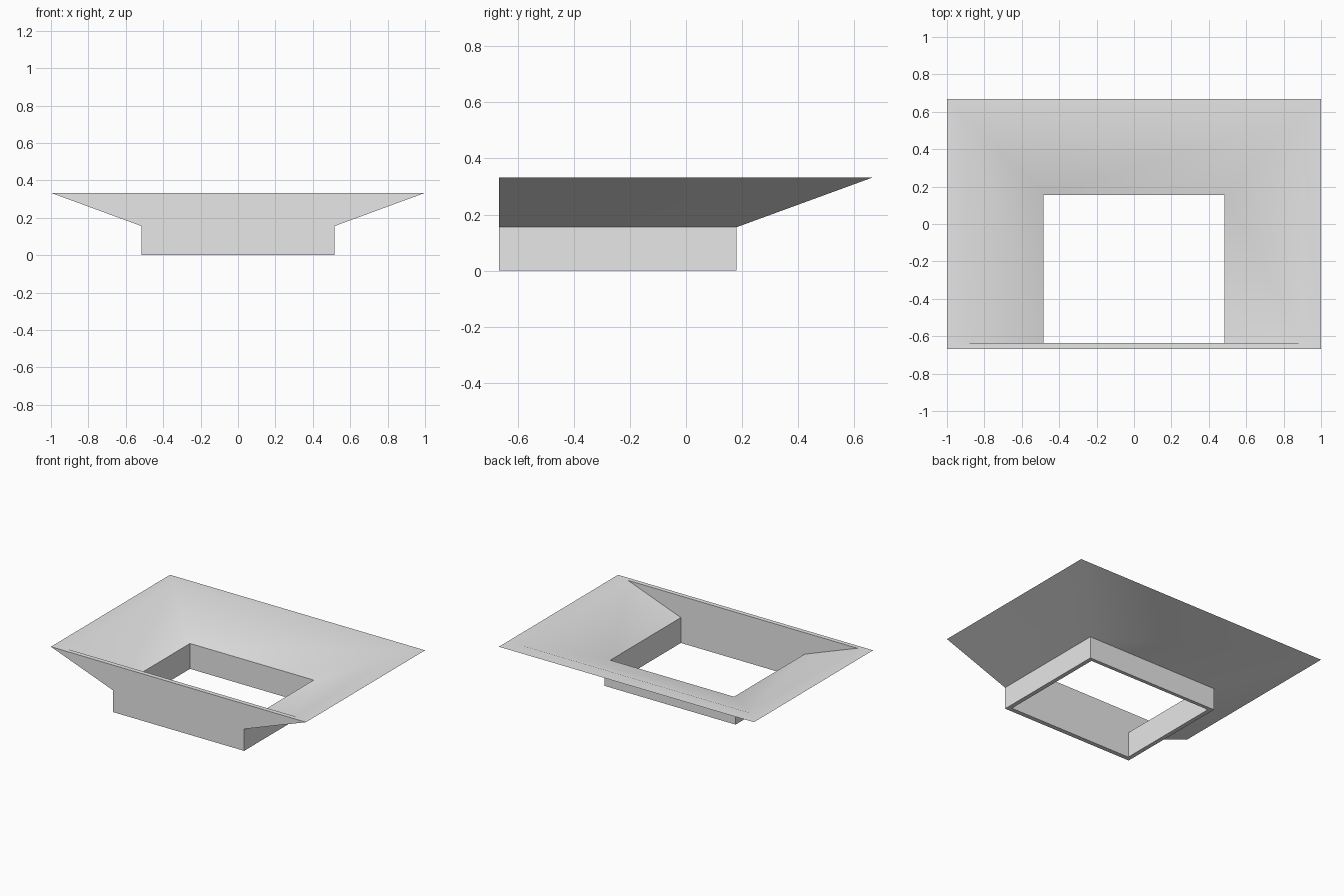
import bpy
import bmesh
import math

cube = bpy.data.objects.get("Cube")
if cube:
    bpy.data.objects.remove(cube, do_unlink=True)

grey = bpy.data.materials.new("plain grey")
grey.use_nodes = True
colour = (0.8, 0.8, 0.8, 1)
grey.diffuse_color = colour
grey.node_tree.nodes["Principled BSDF"].inputs["Base Color"].default_value = colour

# Rectangular rings: half width, front y, back y, height
rings = [
    (0.515, -0.667, 0.18, 0),       # outer foot
    (0.515, -0.667, 0.18, 0.155),   # outer neck
    (1, -0.667, 0.667, 0.333),      # outer rim
    (0.9, -0.635, 0.567, 0.333),    # inner rim
    (0.485, -0.635, 0.155, 0.18),   # inner neck
    (0.485, -0.635, 0.155, 0),      # inner foot
]


def add_ring(bm, w, front, back, z):
    corners = [(-w, front), (w, front), (w, back), (-w, back)]
    return [bm.verts.new((x, y, z)) for x, y in corners]


# Flared hopper with a flat front wall and an open throat
bm = bmesh.new()
loops = [add_ring(bm, *ring) for ring in rings]
for low, high in zip(loops, loops[1:] + loops[:1]):
    for i in range(4):
        j = (i + 1) % 4
        bm.faces.new((low[i], low[j], high[j], high[i]))
bmesh.ops.recalc_face_normals(bm, faces=bm.faces)
mesh = bpy.data.meshes.new("flared_hopper")
bm.to_mesh(mesh)
bm.free()
mesh.materials.append(grey)
hopper = bpy.data.objects.new("flared_hopper", mesh)
bpy.context.collection.objects.link(hopper)

# Soft flare corners, crisp walls
bpy.ops.object.select_all(action="DESELECT")
hopper.select_set(True)
bpy.context.view_layer.objects.active = hopper
bpy.ops.object.shade_smooth_by_angle(angle=math.radians(30))
